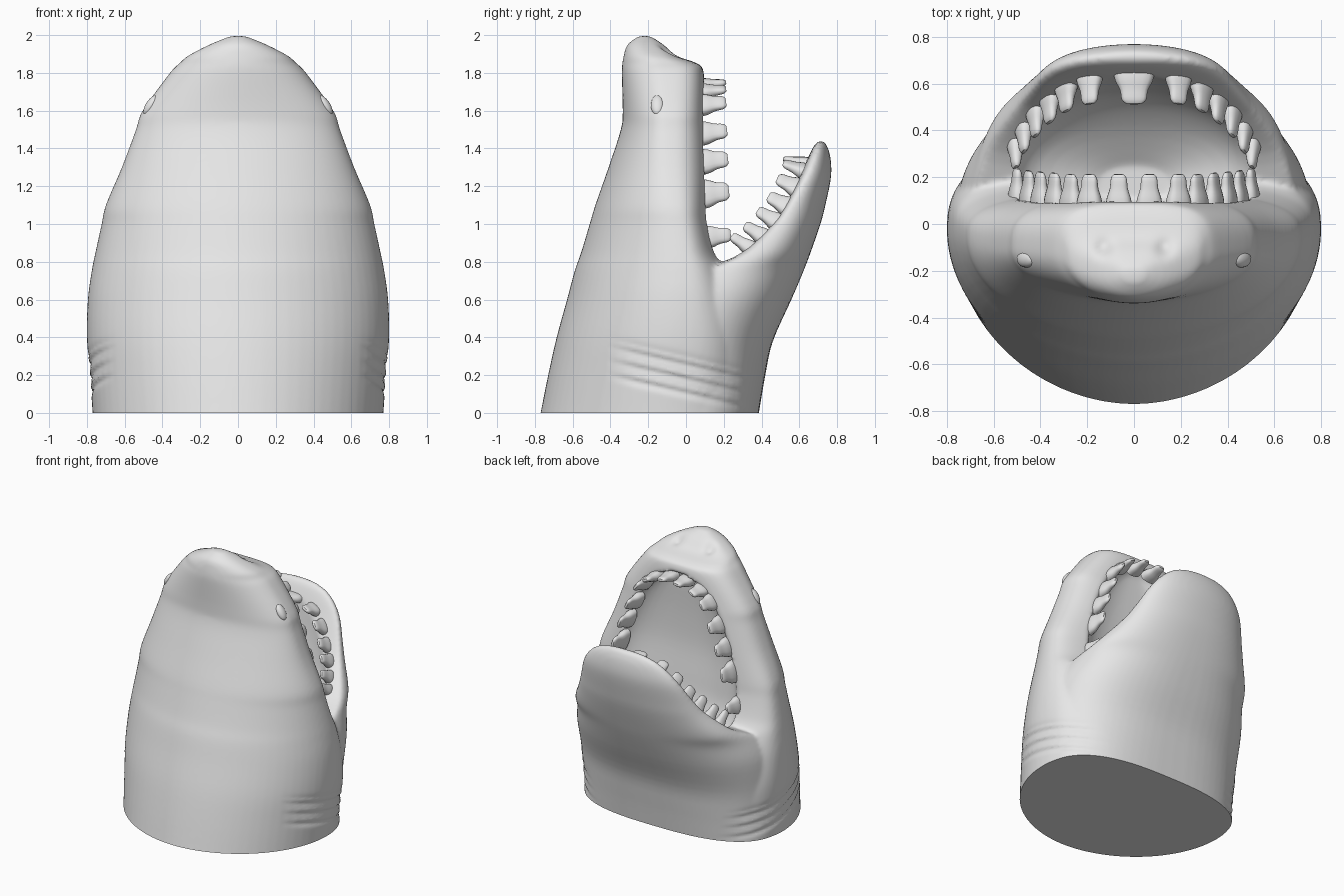
import bpy, bmesh, math
from mathutils import Vector, Matrix

cube = bpy.data.objects.get("Cube")
if cube:
    bpy.data.objects.remove(cube, do_unlink=True)

grey = bpy.data.materials.new("plain grey")
grey.use_nodes = True
grey.diffuse_color = (0.8, 0.8, 0.8, 1)
grey.node_tree.nodes["Principled BSDF"].inputs["Base Color"].default_value = (0.8, 0.8, 0.8, 1)


def smooth_rows(rows, steps):
    """Catmull-Rom interpolation through the section rows."""
    out = []
    for i in range(len(rows) - 1):
        a, b, c, d = rows[max(i - 1, 0)], rows[i], rows[i + 1], rows[min(i + 2, len(rows) - 1)]
        for s in range(steps):
            t = s / steps
            out.append([q + 0.5 * t * (r - p + t * (2 * p - 5 * q + 4 * r - e + t * (3 * (q - r) + e - p)))
                        for p, q, r, e in zip(a, b, c, d)])
    return out + [list(rows[-1])]


def loft(bm, rows, sides, steps, power_front, power_low, power_high, matrix=Matrix()):
    """Skin sections (z, half width, front y, widest y, back y); the back roundness blends upward."""
    rings = []
    sections = smooth_rows(rows, steps)
    for i, (z, w, front, mid, back) in enumerate(sections):
        power_back = power_low + (power_high - power_low) * i / (len(sections) - 1)
        ring = []
        for k in range(sides):
            a = 2 * math.pi * k / sides
            c, s = math.cos(a), math.sin(a)
            e = 2 / (power_back if s > 0 else power_front)
            reach = back - mid if s > 0 else mid - front
            x = math.copysign(abs(c) ** e, c) * w
            y = mid + math.copysign(abs(s) ** e, s) * reach
            ring.append(bm.verts.new(matrix @ Vector((x, y, z))))
        rings.append(ring)
    for lower, upper in zip(rings, rings[1:]):
        for k in range(sides):
            n = (k + 1) % sides
            bm.faces.new((lower[k], lower[n], upper[n], upper[k]))
    bm.faces.new(rings[0][::-1])
    bm.faces.new(rings[-1])


def finish(name, bm):
    bmesh.ops.recalc_face_normals(bm, faces=bm.faces)
    mesh = bpy.data.meshes.new(name)
    bm.to_mesh(mesh)
    bm.free()
    mesh.materials.append(grey)
    obj = bpy.data.objects.new(name, mesh)
    bpy.context.collection.objects.link(obj)
    return obj


def select(obj):
    bpy.ops.object.select_all(action='DESELECT')
    obj.select_set(True)
    bpy.context.view_layer.objects.active = obj


def apply_modifier(obj, kind, **settings):
    select(obj)
    mod = obj.modifiers.new(kind.lower(), kind)
    for key, value in settings.items():
        setattr(mod, key, value)
    bpy.ops.object.modifier_apply(modifier=mod.name)


def solid(name, rows, *powers):
    bm = bmesh.new()
    loft(bm, rows, 72, 4, *powers)
    return finish(name, bm)


# Trunk and upper jaw
head = solid("head", [
    (-.1, .765, -.79, -.05, .36), (0, .77, -.77, -.05, .375), (.2, .785, -.73, -.04, .395),
    (.4, .8, -.685, -.03, .38), (.6, .795, -.63, -.02, .31), (.75, .775, -.59, -.02, .245),
    (.85, .755, -.555, -.03, .18), (1, .722, -.51, -.05, .14), (1.1, .7, -.48, -.07, .133),
    (1.3, .615, -.41, -.1, .13), (1.5, .54, -.345, -.11, .118), (1.6, .505, -.335, -.11, .108),
    (1.8, .36, -.34, -.12, .095), (1.85, .31, -.337, -.13, .06), (1.89, .265, -.33, -.17, -.05),
    (1.95, .15, -.31, -.21, -.12), (1.995, .04, -.25, -.22, -.19)], 1.94, 2.4, 3.5)

# Lower jaw and throat
jaw = solid("lower_jaw", [
    (-.1, .755, -.3, -.05, .37), (0, .765, -.3, -.05, .386), (.2, .77, -.3, -.05, .42),
    (.38, .77, -.2, -.03, .46), (.6, .75, -.1, .03, .558), (.75, .69, .08, .14, .622),
    (.85, .625, .28, .33, .66), (1, .515, .45, .48, .712), (1.1, .46, .52, .55, .738),
    (1.25, .39, .6, .63, .768), (1.35, .31, .645, .675, .765), (1.41, .22, .675, .7, .748),
    (1.44, .1, .7, .715, .73)], 2.4, 2.8, 1.8)

# Mouth cavity
cavity = solid("mouth_cutter", [
    (.6, .15, .1, .17, .25), (.72, .42, .06, .2, .42), (.85, .51, .02, .2, .54),
    (1, .51, 0, .2, .585), (1.2, .475, -.02, .2, .62), (1.4, .41, -.02, .2, .64),
    (1.6, .31, -.01, .2, .6), (1.72, .19, 0, .2, .5), (1.77, .07, .03, .2, .4)], 3, 2.2, 2.2)

for other, how in ((jaw, 'UNION'), (cavity, 'DIFFERENCE')):
    apply_modifier(head, 'BOOLEAN', object=other, operation=how, solver='EXACT')
    bpy.data.objects.remove(other, do_unlink=True)
apply_modifier(head, 'REMESH', mode='VOXEL', voxel_size=0.014)
apply_modifier(head, 'SMOOTH', factor=0.5, iterations=8)

# Flat base, gill grooves and nostrils
bm = bmesh.new()
bm.from_mesh(head.data)
cut = bmesh.ops.bisect_plane(bm, geom=bm.verts[:] + bm.edges[:] + bm.faces[:],
                             plane_co=(0, 0, 0), plane_no=(0, 0, 1), clear_inner=True)
rim = [e for e in cut["geom_cut"] if isinstance(e, bmesh.types.BMEdge)]
bmesh.ops.contextual_create(bm, geom=rim)
for v in bm.verts:
    x, y, z = v.co
    if abs(x) > 0.45 and -0.42 < y < 0.34 and 0.001 < z < 0.5:
        fade = min(1, (y + 0.42) / 0.15, (0.34 - y) / 0.08)
        for level in (0.255, 0.18, 0.105):
            d = z + 0.23 * y - level
            dent = math.exp(-(d / 0.02) ** 2) - 0.4 * math.exp(-((d - 0.038) / 0.022) ** 2)
            v.co.x -= math.copysign(0.011 * fade * dent, x)
    if z > 1.8:
        d = math.hypot(abs(x) - 0.13, y + 0.1)
        v.co.z -= 0.025 * math.exp(-(d / 0.035) ** 2)
bm.to_mesh(head.data)
bm.free()


# Teeth: one tapered peg repeated along each mirrored jaw arch, tilting up towards the sides
def tooth_row(name, half, forward, lift, lean, length):
    mirrored = [(-x, y, z, breadth) for x, y, z, breadth in reversed(half) if x > 0]
    row = mirrored + half
    points = [Vector(r[:3]) for r in row]
    bm = bmesh.new()
    for i, p in enumerate(points):
        out = Vector((0, forward, lift + lean * abs(p.x))).normalized()
        along = points[min(i + 1, len(points) - 1)] - points[max(i - 1, 0)]
        along = (along - out * along.dot(out)).normalized()
        side = out.cross(along)
        turn = Matrix((along, side, out)).transposed().to_4x4()
        place = Matrix.Translation(p) @ turn @ Matrix.Diagonal((row[i][3], 1, length, 1))
        loft(bm, [(-.03, .068, -.038, 0, .038), (.02, .062, -.034, 0, .034), (.07, .046, -.024, 0, .024),
                  (.12, .04, -.017, 0, .017), (.14, .025, -.008, 0, .008)], 16, 3, 2.6, 2.6, 2.6, place)
    return finish(name, bm)


upper = tooth_row("upper_teeth", [
    (.065, .09, 1.735, .85), (.19, .09, 1.7, .85), (.27, .09, 1.63, .95), (.34, .095, 1.48, 1),
    (.4, .1, 1.33, 1.05), (.45, .105, 1.16, 1.2), (.5, .115, .93, .95)], 1, .12, 0, .88)
lower = tooth_row("lower_teeth", [
    (0, .63, 1.32, 1.3), (.19, .625, 1.28, .9), (.29, .59, 1.19, .95), (.36, .54, 1.09, .9),
    (.42, .48, 1.01, .8), (.47, .41, .93, .75), (.505, .34, .87, .65)], -1, .22, .9, .85)

# Eyes
eyes = bmesh.new()
for s in (-1, 1):
    place = (Matrix.Translation((s * .46, -.15, 1.628)) @ Matrix.Rotation(-s * .58, 4, 'Y')
             @ Matrix.Diagonal((.028, .036, .062, 1)))
    bmesh.ops.create_uvsphere(eyes, u_segments=24, v_segments=16, radius=1, matrix=place)
eyes = finish("eyes", eyes)

for obj in (head, upper, lower, eyes):
    select(obj)
    bpy.ops.object.shade_smooth_by_angle(angle=math.radians(50))
